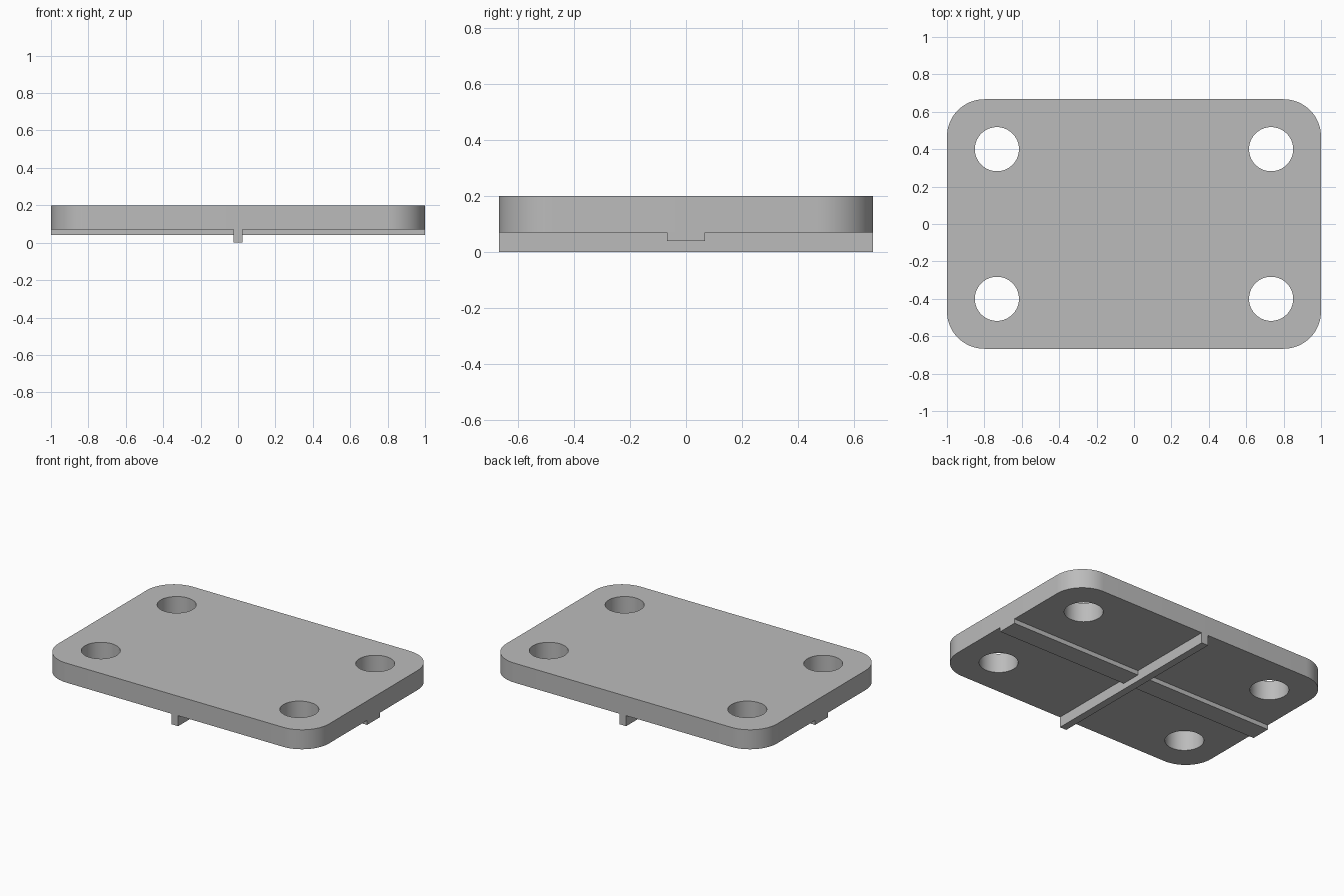
import bpy
import bmesh
from math import radians

cube = bpy.data.objects.get("Cube")
if cube:
    bpy.data.objects.remove(cube, do_unlink=True)

HALF_X, HALF_Y = 1.0, 0.667
BOTTOM, TOP = 0.07, 0.20
CORNER_RADIUS = 0.2
HOLE_RADIUS = 0.118
HOLE_X, HOLE_Y = 0.733, 0.4

grey = bpy.data.materials.new("plain grey")
grey.use_nodes = True
colour = (0.5, 0.5, 0.5, 1)
grey.diffuse_color = colour
grey.node_tree.nodes["Principled BSDF"].inputs["Base Color"].default_value = colour


def add_box(name, half_x, half_y, z0, z1, radius=0):
    """Box between two heights, with optional rounded upright edges."""
    bm = bmesh.new()
    bmesh.ops.create_cube(bm, size=2)
    for v in bm.verts:
        v.co.x *= half_x
        v.co.y *= half_y
        v.co.z = z1 if v.co.z > 0 else z0
    if radius:
        upright = [e for e in bm.edges
                   if abs(e.verts[0].co.z - e.verts[1].co.z) > 0.01]
        bmesh.ops.bevel(bm, geom=upright, offset=radius, segments=16,
                        profile=0.5, affect='EDGES')
    mesh = bpy.data.meshes.new(name)
    bm.to_mesh(mesh)
    bm.free()
    mesh.materials.append(grey)
    obj = bpy.data.objects.new(name, mesh)
    bpy.context.collection.objects.link(obj)
    return obj


def select_only(obj):
    bpy.ops.object.select_all(action='DESELECT')
    obj.select_set(True)
    bpy.context.view_layer.objects.active = obj


# Rounded plate with a hole near each corner
plate = add_box("plate", HALF_X, HALF_Y, BOTTOM, TOP, CORNER_RADIUS)
for x in (-HOLE_X, HOLE_X):
    for y in (-HOLE_Y, HOLE_Y):
        bpy.ops.mesh.primitive_cylinder_add(vertices=64, radius=HOLE_RADIUS,
                                            depth=1, location=(x, y, 0))
        cutter = bpy.context.object
        cutter.name = "hole_cutter"
        cutter.hide_render = True
        cutter.data.materials.append(grey)
        select_only(plate)
        cut = plate.modifiers.new("hole", 'BOOLEAN')
        cut.operation = 'DIFFERENCE'
        cut.solver = 'EXACT'
        cut.object = cutter
        bpy.ops.object.modifier_apply(modifier=cut.name)
        bpy.data.objects.remove(cutter, do_unlink=True)

select_only(plate)
bpy.ops.object.shade_smooth_by_angle(angle=radians(30))

# Crossed ribs on the underside: a deep narrow one and a shallow wide one
add_box("narrow_rib", 0.025, HALF_Y, 0, BOTTOM)
add_box("wide_rib", HALF_X, 0.067, 0.04, BOTTOM)
